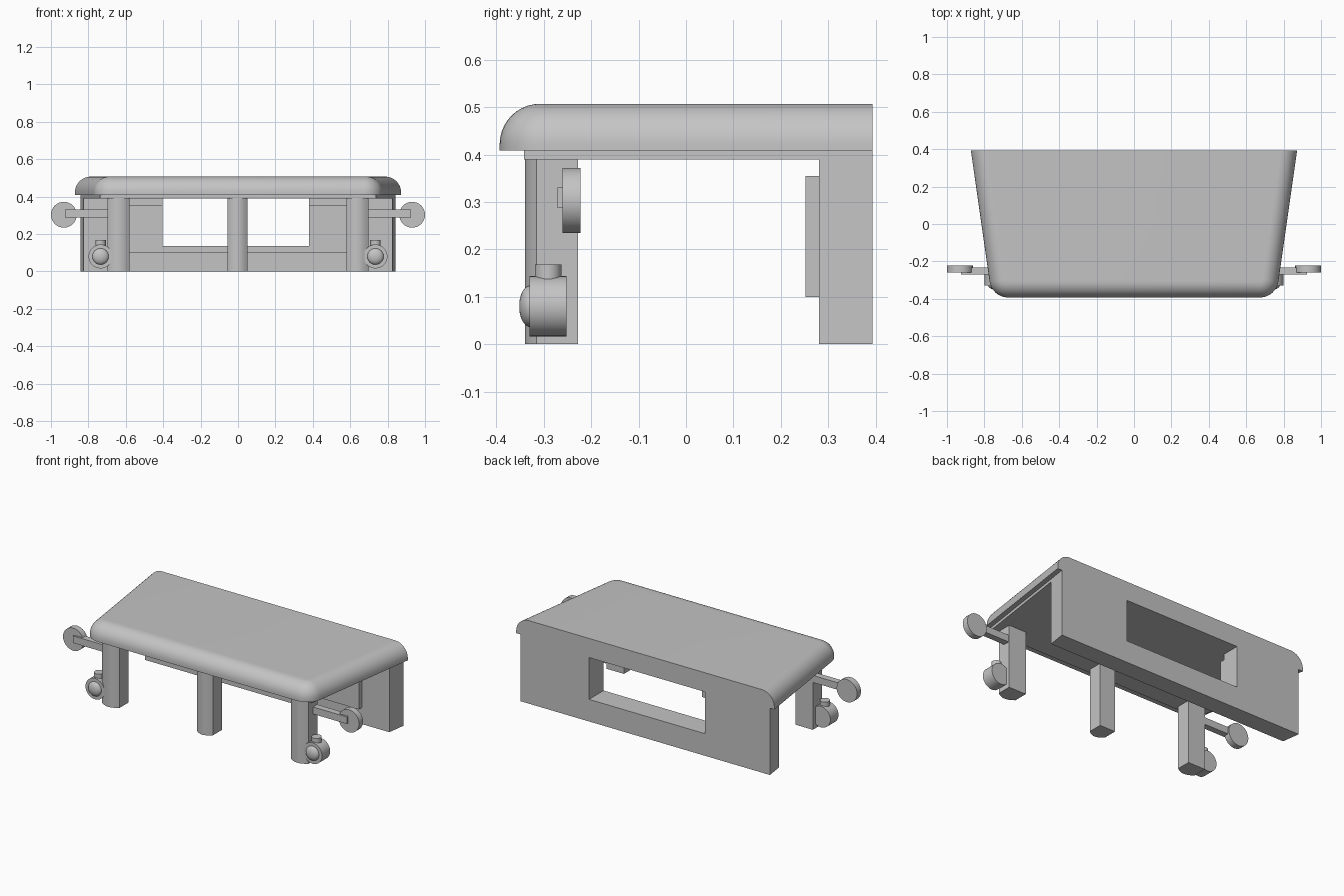
import bpy, bmesh
from math import sin, cos, pi, atan, hypot, radians
from mathutils import Matrix

cube = bpy.data.objects.get("Cube")
if cube:
    bpy.data.objects.remove(cube)

grey = bpy.data.materials.new("plain grey")
grey.use_nodes = True
grey.diffuse_color = (0.55, 0.55, 0.55, 1)
grey.node_tree.nodes["Principled BSDF"].inputs["Base Color"].default_value = grey.diffuse_color

SLOPE = 0.143       # sideways taper of the cab per unit of depth
BACK, FRONT = 0.393, -0.393


def finish(bm, name, smooth=True):
    """Turn a bmesh into a named, shaded object."""
    bmesh.ops.recalc_face_normals(bm, faces=bm.faces)
    mesh = bpy.data.meshes.new(name)
    bm.to_mesh(mesh)
    bm.free()
    mesh.materials.append(grey)
    obj = bpy.data.objects.new(name, mesh)
    bpy.context.collection.objects.link(obj)
    if smooth:
        bpy.ops.object.select_all(action='DESELECT')
        bpy.context.view_layer.objects.active = obj
        obj.select_set(True)
        bpy.ops.object.shade_smooth_by_angle(angle=radians(35))
    return obj


def loft(name, rings, smooth=True):
    """Skin matching outlines, each a list of 3D points, and cap both ends."""
    bm = bmesh.new()
    loops = [[bm.verts.new(p) for p in ring] for ring in rings]
    for a, b in zip(loops, loops[1:]):
        for i in range(len(a)):
            j = (i + 1) % len(a)
            bm.faces.new((a[i], a[j], b[j], b[i]))
    bm.faces.new(loops[0])
    bm.faces.new(loops[-1])
    return finish(bm, name, smooth)


def prism(name, plan, z0, z1, smooth=False):
    return loft(name, [[(x, y, z) for x, y in plan] for z in (z0, z1)], smooth)


def box(name, x0, x1, y0, y1, z0, z1):
    return prism(name, [(x0, y0), (x1, y0), (x1, y1), (x0, y1)], z0, z1)


def taper(half_back, y0, y1):
    """Trapezoid plan that narrows toward the front."""
    w0, w1 = (half_back - SLOPE * (BACK - y) for y in (y0, y1))
    return [(-w0, y0), (w0, y0), (w1, y1), (-w1, y1)]


def lathe(name, centre, profile, axis, steps=32):
    """Revolve (radius, distance) pairs around the y or z axis."""
    cx, cy, cz = centre
    rings = []
    for r, d in profile:
        ring = []
        for i in range(steps):
            u, v = r * cos(2 * pi * i / steps), r * sin(2 * pi * i / steps)
            ring.append((cx + u, cy + d, cz + v) if axis == 'Y' else (cx + u, cy + v, cz + d))
        rings.append(ring)
    return loft(name, rings)


# Roof: rounded over at the front and sides, square at the back
def roof_plan(inset, z, radius=0.1, half_back=0.872, steps=8):
    stretch = hypot(1, SLOPE)
    cy = FRONT + radius
    cx = half_back - SLOPE * (BACK - cy) - radius * stretch
    start = -atan(SLOPE)
    side = [(half_back - inset * stretch, BACK)]
    for i in range(steps + 1):
        a = start + (-pi / 2 - start) * i / steps
        side.append((cx + (radius - inset) * cos(a), cy + (radius - inset) * sin(a)))
    plan = side + [(-x, y) for x, y in reversed(side)]
    return [(x, y, z) for x, y in plan]


ROUND = 0.085
rings = [roof_plan(0, 0.408)]
for i in range(11):
    a = pi / 2 * i / 10
    rings.append(roof_plan(ROUND * (1 - cos(a)), 0.422 + ROUND * sin(a)))
loft("roof", rings)
prism("roof_frame", taper(0.842, -0.342, 0.285), 0.39, 0.41)

# Rear wall and its raised inner panel, both cut by the window
wall = prism("rear_wall", taper(0.842, 0.28, BACK), 0, 0.41)
panel = box("rear_inner_panel", -0.64, 0.64, 0.252, 0.28, 0.1, 0.355)
cutter = box("window_cutter", -0.404, 0.38, 0.1, 0.6, 0.135, 0.39)
cutter.hide_render = True
for obj in (wall, panel):
    cut = obj.modifiers.new("window", 'BOOLEAN')
    cut.operation = 'DIFFERENCE'
    cut.solver = 'EXACT'
    cut.object = cutter
    bpy.context.view_layer.objects.active = obj
    bpy.ops.object.modifier_apply(modifier=cut.name)
bpy.data.objects.remove(cutter)


# Front posts with a bowed front face
def post(name, cx, half, bow=0.025, steps=10):
    plan = [(cx + half, -0.228), (cx - half, -0.228)]
    for i in range(steps + 1):
        t = 2 * i / steps - 1
        plan.append((cx + half * t, -0.34 + bow * t * t))
    prism(name, plan, 0, 0.39, True)


post("centre_post", -0.003, 0.053)

for side, s in (("left", 1), ("right", -1)):
    post(side + "_post", s * 0.638, 0.059)

    # Mirror on its arm
    box(side + "_mirror_arm", *sorted((s * 0.68, s * 0.925)), -0.271, -0.232, 0.287, 0.33)
    lathe(side + "_mirror", (s * 0.931, 0, 0.303), [(0.069, -0.26), (0.069, -0.222)], 'Y')

    # Lamp: drum, domed lens and top cap
    lamp = (s * 0.735, 0, 0.08)
    lathe(side + "_lamp_body", lamp, [(0.064, -0.33), (0.064, -0.252)], 'Y')
    dome = [(0.044 * cos(a * pi / 16), -0.328 - 0.024 * sin(a * pi / 16)) for a in range(8)]
    lathe(side + "_lamp_lens", lamp, dome, 'Y')
    lathe(side + "_lamp_cap", (s * 0.735, -0.291, 0), [(0.028, 0.12), (0.028, 0.168)], 'Z')
